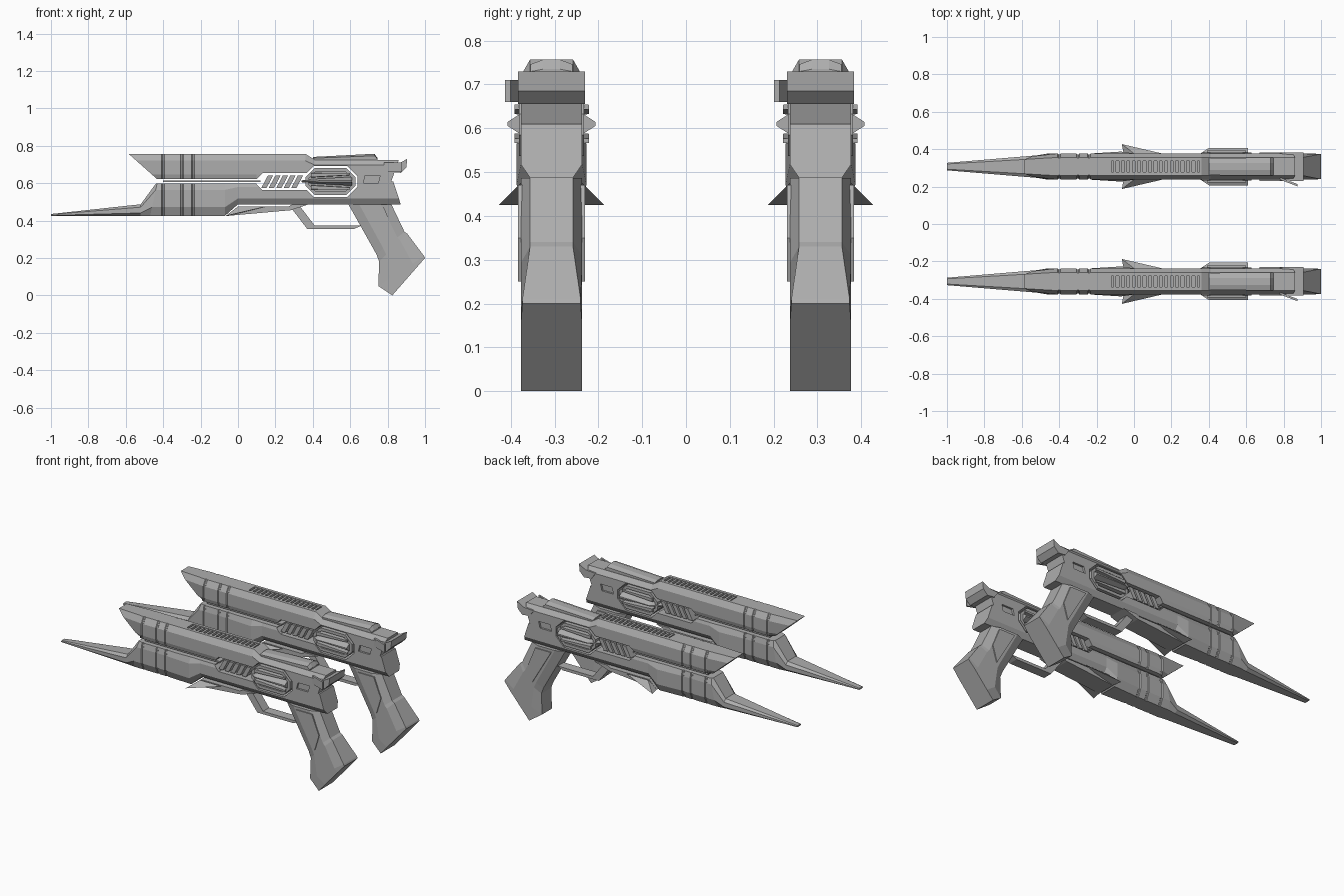
import bpy
import bmesh

if "Cube" in bpy.data.objects:
    bpy.data.objects.remove(bpy.data.objects["Cube"], do_unlink=True)

# Main levels of the body, bottom to top, and its half width
KEEL, BELLY, MID, DECK, TOP = .425, .487, .61, .725, .757
HALF = .07
GAP = .012
PAIR_OFFSET = .307

grey = bpy.data.materials.new("gunmetal_grey")
grey.use_nodes = True
grey.diffuse_color = (.42, .42, .42, 1)
shader = grey.node_tree.nodes["Principled BSDF"]
shader.inputs["Base Color"].default_value = grey.diffuse_color
parts = []


def finish(name, bm):
    bmesh.ops.recalc_face_normals(bm, faces=bm.faces)
    mesh = bpy.data.meshes.new(name)
    bm.to_mesh(mesh)
    bm.free()
    mesh.materials.append(grey)
    obj = bpy.data.objects.new(name, mesh)
    bpy.context.collection.objects.link(obj)
    parts.append(obj)
    return obj


def ring(front, back, low, high, width, bottom=.7, crown=.7, corner=.25):
    """Chamfered half section, leaning from (front, low) to (back, high)."""
    outline = ((0, bottom), (corner, 1), (1 - corner, 1), (1, crown))
    return [(front + (back - front) * t, width * scale, low + (high - low) * t)
            for t, scale in outline]


def station(x, low, high, width, **shape):
    return ring(x, x, low, high, width, **shape)


def loft(name, *rings):
    """Skin half sections, mirrored across the middle plane."""
    bm = bmesh.new()
    loops = []
    for half in rings:
        mirrored = [(x, -y, z) for x, y, z in reversed(half)]
        loops.append([bm.verts.new(point) for point in half + mirrored])
    for first, second in zip(loops, loops[1:]):
        for i in range(len(first)):
            bm.faces.new((first[i - 1], first[i], second[i], second[i - 1]))
    bm.faces.new(loops[0])
    bm.faces.new(loops[-1])
    return finish(name, bm)


def prism(name, profile, half_width, centre=0):
    """Extrude a side profile of (x, z) points across the width."""
    bm = bmesh.new()
    face = bm.faces.new([bm.verts.new((x, centre - half_width, z)) for x, z in profile])
    result = bmesh.ops.extrude_face_region(bm, geom=[face])
    moved = [item for item in result["geom"] if isinstance(item, bmesh.types.BMVert)]
    bmesh.ops.translate(bm, vec=(0, 2 * half_width, 0), verts=moved)
    return finish(name, bm)


def hull(name, points):
    bm = bmesh.new()
    for point in points:
        bm.verts.new(point)
    bmesh.ops.convex_hull(bm, input=bm.verts)
    return finish(name, bm)


def rectangle(left, right, low, high):
    return [(left, low), (right, low), (right, high), (left, high)]


def slanted(left, width, low, high, lean):
    return [(left, low), (left + width, low), (left + width + lean, high), (left + lean, high)]


def cut_corners(left, right, low, high, shrink=0):
    """Rectangle with cut corners, optionally shrunk inwards."""
    left, right, low, high = left + shrink, right - shrink, low + shrink, high - shrink
    corner = (high - low) / 3
    return [(left, low + corner), (left + corner, low), (right - corner, low),
            (right, low + corner), (right, high - corner), (right - corner, high),
            (left + corner, high), (left, high - corner)]


def cut(obj, *cutters):
    for cutter in cutters:
        modifier = obj.modifiers.new("cut", "BOOLEAN")
        modifier.operation = "DIFFERENCE"
        modifier.solver = "EXACT"
        modifier.object = cutter
    graph = bpy.context.evaluated_depsgraph_get()
    mesh = bpy.data.meshes.new_from_object(obj.evaluated_get(graph))
    obj.modifiers.clear()
    obj.data = mesh


def discard(*cutters):
    for cutter in cutters:
        parts.remove(cutter)
        bpy.data.objects.remove(cutter, do_unlink=True)


def grooved(low, high, **shape):
    """Straight length of shell with three narrow grooves."""
    shallow = HALF - .005
    return [station(groove + step * .004, low, high, width, **shape)
            for groove in (-.4, -.3, -.24)
            for step, width in zip((-2, -1, 1, 2), (HALF, shallow, shallow, HALF))]


# Upper shell with slanted nose
upper = loft(
    "upper_shell",
    ring(-.42, -.585, MID, TOP, .055),
    *grooved(MID, TOP, bottom=.85),
    station(.1, MID, TOP, HALF, bottom=.85),
    station(.13, MID, TOP, HALF, bottom=1),
    station(.36, MID, TOP, HALF, bottom=1),
    station(.41, MID, DECK, HALF, bottom=1),
    ring(.82, .86, MID, DECK, HALF, bottom=1))

# Lower hull with long blade tip
lower = loft(
    "lower_hull",
    station(-1, KEEL, KEEL + .01, .02),
    station(-.52, KEEL, BELLY, .06),
    ring(-.47, -.43, KEEL, MID, HALF),
    *grooved(KEEL, MID, crown=.85),
    station(-.07, KEEL, MID, .08),
    station(0, BELLY, MID, HALF, crown=.85),
    station(.1, BELLY, MID, HALF, crown=.85),
    station(.13, BELLY, MID, HALF, crown=1),
    ring(.87, .83, BELLY, MID, HALF, crown=1))

# Slot, grille and module openings, side windows and top vent
grille = (.1, .42, MID - .047, MID + .043)
module = (.35, .64, MID - .085, MID + .082)
slot_cutter = prism("slot_cutter", rectangle(-.7, .12, MID - GAP, MID + GAP), HALF * 2)
grille_cutter = prism("grille_cutter", cut_corners(*grille), HALF * 2)
module_cutter = prism("module_cutter", cut_corners(*module), HALF * 2)
vent_cutter = prism("vent_cutter", rectangle(-.12, .35, TOP - .015, TOP + GAP), .03)
windows = [prism("window_cutter", slanted(.67, .08, MID - .01, MID + .03, .01), GAP, side * HALF)
           for side in (-1, 1)]
cut(upper, slot_cutter, grille_cutter, module_cutter, vent_cutter, *windows)
cut(lower, slot_cutter, grille_cutter, module_cutter, *windows)
discard(slot_cutter, grille_cutter, module_cutter, vent_cutter, *windows)

# Rod inside the slot and ribs inside the top vent
prism("slot_rod", rectangle(-.4, .12, MID - .005, MID + .004), .045)
for i in range(16):
    prism("vent_rib", slanted(i * .029 - .11, .014, TOP - .02, TOP - .003, 0), .03)

# Slanted grille bars
for i in range(5):
    prism("grille_bar", slanted(i * .04 + .125, .028, grille[2] + GAP, grille[3] - GAP, .035), .062)

# Side module: open frame, core and bulging blades
module_frame = prism("module_frame", cut_corners(*module, shrink=GAP), HALF + .004)
frame_cutter = prism("frame_cutter", cut_corners(*module, shrink=GAP * 2.5), HALF * 2)
cut(module_frame, frame_cutter)
discard(frame_cutter)
prism("module_core", cut_corners(*module, shrink=GAP * 2), .058)
loft("module_arrow",
     station(.34, MID - .005, MID + .005, .06),
     station(.4, MID - GAP, MID + GAP, .1, corner=.4),
     station(.61, MID - GAP * 2, MID + GAP * 2, .1, corner=.4))
for side in (-1, 1):
    inner, outer = MID + side * .02, MID + side * .045
    loft("module_blade",
         station(.39, inner, outer, .085, corner=.1),
         station(.6, inner + side * GAP, outer, .085, corner=.1))

# Swept winglets beside the keel and raised panels on the grip
for side in (-1, 1):
    hull("winglet", [(-.065, side * .12, KEEL), (-.05, side * .04, KEEL),
                     (0, side * HALF, BELLY - GAP), (.15, side * HALF, BELLY - GAP)])
    prism("grip_panel", [(.67, .47), (.78, .47), (.83, .35), (.8, .25)], .006, side * HALF)

# Keel and trigger guard
prism("keel", [(-.055, KEEL), (.28, .455), (.38, BELLY), (.29, BELLY),
               (.27, BELLY - GAP), (0, BELLY - GAP)], .06)
guard_path = [(.29, .46), (.37, .355), (.62, .355)]
guard_inside = [(x + .04, z + .018) for x, z in reversed(guard_path)]
prism("trigger_guard", guard_path + guard_inside, .03)

# Grip with flared foot
loft("grip",
     ring(.59, .82, BELLY, BELLY, HALF),
     ring(.74, .89, .22, .34, HALF),
     ring(.755, .905, .18, .33, HALF),
     ring(.75, .995, .05, .21, HALF, crown=.95),
     ring(.825, 1, 0, .2, HALF, bottom=1, crown=.95))

# Rear sight, hammer block and side lever
loft("rear_sight",
     station(.4, DECK - GAP, DECK + .015, .046, crown=.4),
     station(.73, DECK - GAP, TOP, .048, crown=.4),
     station(.745, DECK - GAP, DECK + .01, .048, crown=.4))
prism("hammer_block", [(.79, .7), (.82, .66), (.87, .655), (.9, .685), (.905, .73), (.86, .705)],
      HALF + .006)
hull("side_lever", [(x, y + thickness, z)
                    for x, y in ((.78, -HALF), (.875, -.106))
                    for thickness in (0, GAP)
                    for z in (.66, .71)])

# Place the pair side by side
for part in parts:
    twin = part.copy()
    twin.name = "second_" + part.name
    bpy.context.collection.objects.link(twin)
    part.location.y = PAIR_OFFSET
    twin.location.y = -PAIR_OFFSET
